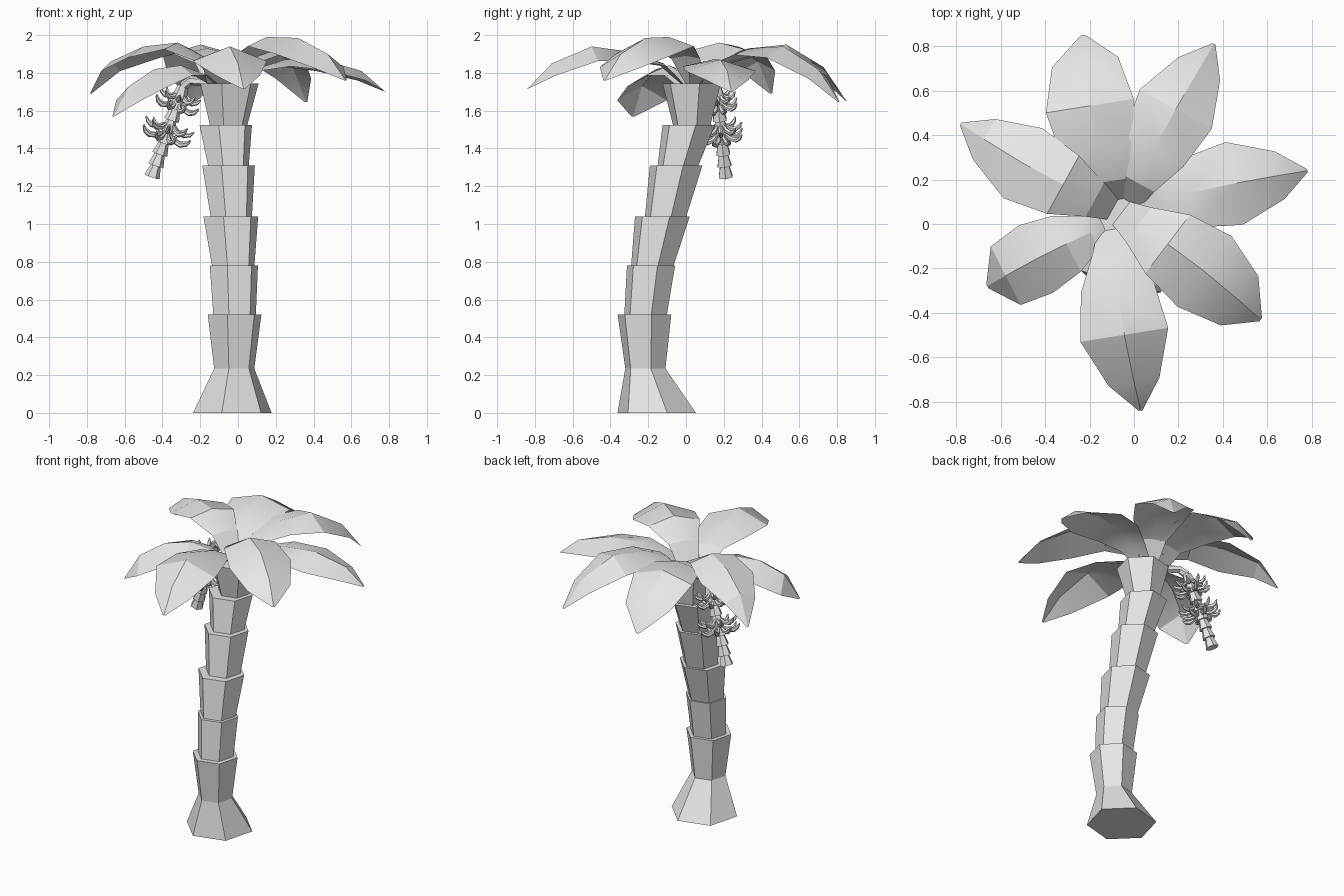
import bpy
import bmesh
import math
from mathutils import Vector

cube = bpy.data.objects.get("Cube")
if cube:
    bpy.data.objects.remove(cube)

grey = bpy.data.materials.new("light_grey")
grey.use_nodes = True
grey.diffuse_color = (0.8, 0.8, 0.8, 1)
grey.node_tree.nodes["Principled BSDF"].inputs["Base Color"].default_value = (0.8, 0.8, 0.8, 1)


def make_object(name, bm, solid=True):
    if solid:
        bmesh.ops.recalc_face_normals(bm, faces=bm.faces)
    mesh = bpy.data.meshes.new(name)
    bm.to_mesh(mesh)
    bm.free()
    mesh.materials.append(grey)
    obj = bpy.data.objects.new(name, mesh)
    bpy.context.collection.objects.link(obj)
    return obj


def smooth(obj, degrees):
    bpy.ops.object.select_all(action="DESELECT")
    obj.select_set(True)
    bpy.context.view_layer.objects.active = obj
    bpy.ops.object.shade_smooth_by_angle(angle=math.radians(degrees))


def ring(bm, centre, axis, radius, sides, ref, phase):
    u = Vector(ref).cross(axis).normalized()
    v = Vector(axis).cross(u).normalized()
    angles = [phase + math.tau * i / sides for i in range(sides)]
    return [bm.verts.new(Vector(centre) + radius * (math.cos(a) * u + math.sin(a) * v))
            for a in angles]


def tube(bm, points, radii, sides, ref=(0, 1, 0), axis=None, phase=0.0):
    """Closed tube through the points, with one radius for each point."""
    points = [Vector(p) for p in points]
    rings = []
    for i, (p, r) in enumerate(zip(points, radii)):
        along = axis or points[min(i + 1, len(points) - 1)] - points[max(i - 1, 0)]
        rings.append(ring(bm, p, Vector(along).normalized(), r, sides, ref, phase))
    for low, high in zip(rings, rings[1:]):
        for i in range(sides):
            j = (i + 1) % sides
            bm.faces.new((low[i], low[j], high[j], high[i]))
    bm.faces.new(rings[0][::-1])
    bm.faces.new(rings[-1])


# Trunk: stacked six-sided collars, each given as rings of (x, y, z, radius)
collars = [
    [(-.03, -.155, 0, .215), (-.02, -.215, .235, .11), (-.018, -.22, .52, .147)],
    [(-.018, -.215, .51, .116), (-.022, -.185, .78, .132)],
    [(-.025, -.18, .77, .115), (-.038, -.125, 1.04, .15)],
    [(-.035, -.11, 1.03, .112), (-.05, -.052, 1.31, .144)],
    [(-.05, -.045, 1.3, .11), (-.065, .015, 1.525, .144)],
    [(-.05, .03, 1.515, .1), (-.045, .03, 1.745, .16)],
]
bm = bmesh.new()
for collar in collars:
    tube(bm, [c[:3] for c in collar], [c[3] for c in collar], 6,
         axis=(0, 0, 1), phase=math.radians(15))
make_object("trunk", bm)

# Leaves: a ridge from base to tip with two folded sides
STATIONS = (0, .12, .32, .58, .84, 1)
SPREAD = (.32, .48, .83, 1, .58, .04)
FOLD = (0, .01, .035, .06, .05, 0)


def leaf(name, base, tip, heights, width, bend=0.0, fold=1.0, blunt=1.0):
    base, tip = Vector(base), Vector(tip)
    side = Vector((base.y - tip.y, tip.x - base.x)).normalized()
    spreads = [s * (blunt if t > .8 else 1) for t, s in zip(STATIONS, SPREAD)]
    bm = bmesh.new()
    rows = []
    for t, z, s, f in zip(STATIONS, heights, spreads, FOLD):
        mid = base.lerp(tip, t) + side * bend * math.sin(math.pi * t)
        row = []
        for k in (-1, 0, 1):
            p = mid + side * k * s * width
            row.append(bm.verts.new((p.x, p.y, z - abs(k) * f * fold)))
        rows.append(row)
    for a, b in zip(rows, rows[1:]):
        for i in (0, 1):
            bm.faces.new((a[i], b[i], b[i + 1], a[i + 1]))
    smooth(make_object(name, bm, solid=False), 25)


leaf("leaf_back", (-.11, .1), (-.23, .85),
     (1.74, 1.86, 1.93, 1.95, 1.83, 1.65), .2, .02, blunt=1.3)
leaf("leaf_back_right", (-.03, .1), (.36, .81),
     (1.74, 1.86, 1.93, 1.94, 1.82, 1.645), .185, .01)
leaf("leaf_right", (.0, .08), (.78, .24),
     (1.74, 1.82, 1.87, 1.87, 1.81, 1.7), .19, .01)
leaf("leaf_front_right", (-.06, .05), (.57, -.43),
     (1.74, 1.89, 1.99, 1.985, 1.9, 1.76), .2, .02, 1.4, 1.2)
leaf("leaf_front", (-.1, -.02), (.03, -.84),
     (1.74, 1.85, 1.91, 1.94, 1.85, 1.715), .2, -.02, 1.3)
leaf("leaf_front_left", (-.13, -.01), (-.66, -.28),
     (1.74, 1.8, 1.84, 1.82, 1.73, 1.57), .17, -.01, 1.5, 1.5)
leaf("leaf_left", (-.09, .07), (-.78, .45),
     (1.74, 1.87, 1.96, 1.94, 1.86, 1.69), .18, .02)

# Fruit stalk: an arch out of the crown, then flared tiers hanging down
top, end = Vector((-.29, .16, 1.73)), Vector((-.455, .21, 1.25))
down = (end - top).normalized()
bm = bmesh.new()
tube(bm, [(-.1, .08, 1.7), (-.17, .11, 1.75), (-.25, .14, 1.76), top],
     [.025, .025, .025, .025], 6)
TIERS = 8
for i in range(TIERS):
    a, b = top.lerp(end, i / TIERS), top.lerp(end, (i + 1) / TIERS)
    tube(bm, [a, b], [.027, .042], 6)
make_object("fruit_stalk", bm)

# Fruit: hands of curved fingers around the stalk
across = Vector((0, 1, 0)).cross(down).normalized()
other = down.cross(across)
bow = [(.025, 0), (.06, .027), (.1, .034), (.13, .022), (.15, 0)]
bm = bmesh.new()
for hand, (place, reach) in enumerate(((.08, .75), (.18, .85), (.42, .9), (.52, .95))):
    root = top.lerp(end, place)
    count = 8
    for i in range(count):
        a = math.tau * (i + .5 * (hand % 2)) / count
        out = math.cos(a) * across + .85 * math.sin(a) * other
        path = [root + out * r * reach + down * h for r, h in bow]
        tube(bm, path, [.007, .013, .014, .011, .004], 6, ref=out.cross(down))
smooth(make_object("fruit_hands", bm), 40)
